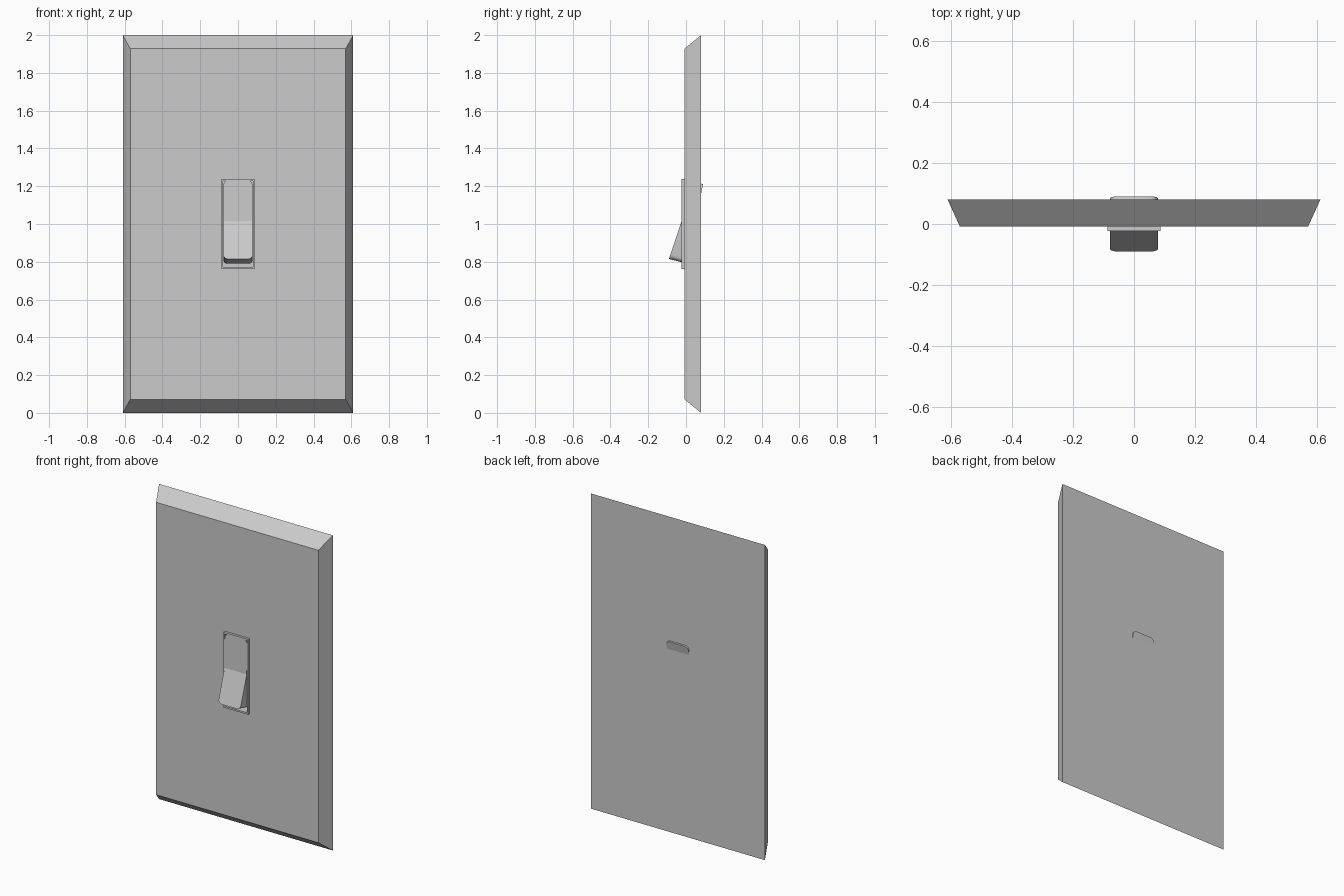
import bpy, bmesh, math
from mathutils import Vector

if "Cube" in bpy.data.objects:
    bpy.data.objects.remove(bpy.data.objects["Cube"])


def finish(name, bm, smooth=False):
    bmesh.ops.recalc_face_normals(bm, faces=bm.faces[:])
    me = bpy.data.meshes.new(name)
    bm.to_mesh(me)
    bm.free()
    ob = bpy.data.objects.new(name, me)
    bpy.context.collection.objects.link(ob)
    if smooth:
        bpy.ops.object.select_all(action='DESELECT')
        ob.select_set(True)
        bpy.context.view_layer.objects.active = ob
        bpy.ops.object.shade_smooth_by_angle(angle=math.radians(25))
    return ob


def rect_loft(name, rings, zc, cap_first=False, cap_last=False):
    """Skin a run of rectangles given as (half width, half height, y)."""
    bm = bmesh.new()
    loops = [[bm.verts.new((sx * w, y, zc + sz * h))
              for sx, sz in ((-1, -1), (1, -1), (1, 1), (-1, 1))]
             for w, h, y in rings]
    for a, b in zip(loops, loops[1:]):
        for i in range(4):
            j = (i + 1) % 4
            bm.faces.new((a[i], a[j], b[j], b[i]))
    if cap_first:
        bm.faces.new(loops[0])
    if cap_last:
        bm.faces.new(loops[-1])
    return finish(name, bm)


# bevelled wall plate with an opening for the switch
rect_loft("wall_plate", [(0.61, 1.0, 0.08), (0.57, 0.928, -0.008),
                         (0.087, 0.239, -0.008)], 1.0, cap_first=True)

# raised rim and recessed pocket
rect_loft("switch_frame", [(0.087, 0.239, -0.008), (0.087, 0.239, -0.023),
                           (0.080, 0.228, -0.023), (0.080, 0.228, 0.04)],
          1.0, cap_last=True)

# rocker: rounded outline (x, t), t = -1 bottom, 0 fold, 1 top
W, H, R, SEG = 0.078, 0.21, 0.025, 5
upper = [(W, 0.0)]
for cx, start in ((W - R, 0), (R - W, 90)):
    for k in range(SEG + 1):
        a = math.radians(start + 90 * k / SEG)
        upper.append((cx + R * math.cos(a), (H - R + R * math.sin(a)) / H))
upper.append((-W, 0.0))
lower = [(-x, -t) for x, t in upper[1:-1]]
outline = upper + lower

front = [Vector((-0.09, 0.815)), Vector((-0.024, 1.015)), Vector((-0.021, 1.23))]
back = [Vector((0.01, 0.79)), Vector((0.05, 1.0)), Vector((0.09, 1.212))]


def at(path, t):
    return path[1].lerp(path[2], t) if t >= 0 else path[1].lerp(path[0], -t)


bm = bmesh.new()
sides = []
for path in (front, back):
    sides.append([bm.verts.new((x, at(path, t)[0], at(path, t)[1]))
                  for x, t in outline])
n, m = len(outline), len(upper)
for s in sides:
    bm.faces.new(s[:m])
    bm.faces.new(s[m - 1:] + [s[0]])
for i in range(n):
    j = (i + 1) % n
    bm.faces.new((sides[0][i], sides[0][j], sides[1][j], sides[1][i]))
rocker = finish("rocker_switch", bm, smooth=False)
bpy.ops.object.select_all(action='DESELECT')
rocker.select_set(True)
bpy.context.view_layer.objects.active = rocker
bpy.ops.object.shade_smooth_by_angle(angle=math.radians(20))
# keep the fold between the two halves crisp
for e in rocker.data.edges:
    if all(abs(abs(rocker.data.vertices[v].co.x) - W) < 1e-5 for v in e.vertices) \
            and abs(rocker.data.vertices[e.vertices[0]].co.x
                    - rocker.data.vertices[e.vertices[1]].co.x) > W:
        e.use_edge_sharp = True
